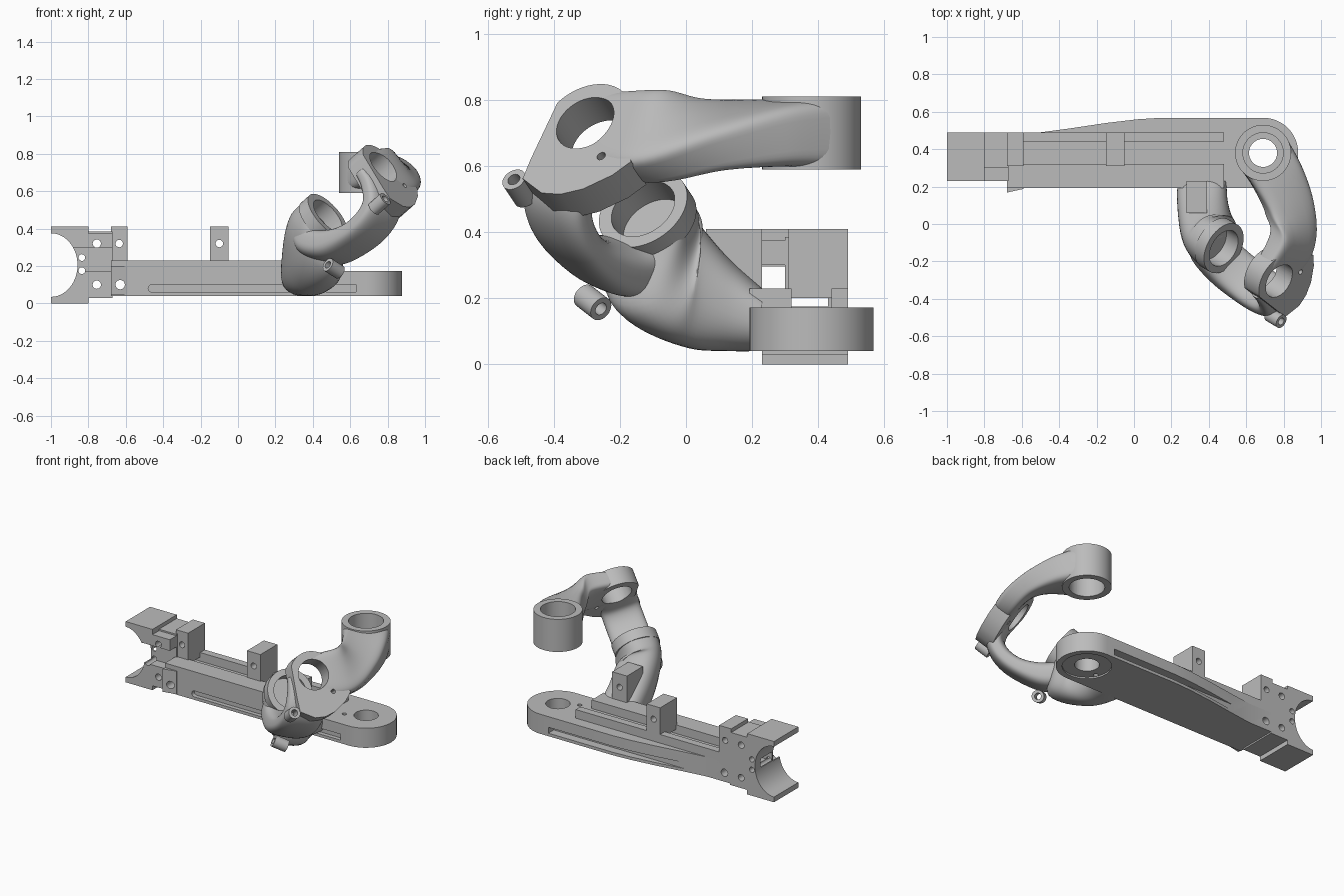
import bpy, bmesh, math
from mathutils import Vector as V

default = bpy.data.objects.get("Cube")
if default:
    bpy.data.objects.remove(default, do_unlink=True)

grey = bpy.data.materials.new("machined_grey")
grey.use_nodes = True
grey.diffuse_color = (0.5, 0.5, 0.5, 1)
grey.node_tree.nodes["Principled BSDF"].inputs["Base Color"].default_value = (0.5, 0.5, 0.5, 1)
parts = []


def finish(name, bm, keep=True):
    bmesh.ops.recalc_face_normals(bm, faces=bm.faces[:])
    me = bpy.data.meshes.new(name)
    bm.to_mesh(me)
    bm.free()
    ob = bpy.data.objects.new(name, me)
    bpy.context.scene.collection.objects.link(ob)
    me.materials.append(grey)
    if keep:
        parts.append(ob)
    else:
        ob.hide_render = True
    return ob


def bridge(name, rings, keep=True):
    """Skin a list of equal-length point rings and cap both ends."""
    bm = bmesh.new()
    rows = [[bm.verts.new(p) for p in ring] for ring in rings]
    n = len(rows[0])
    for a, b in zip(rows, rows[1:]):
        for i in range(n):
            j = (i + 1) % n
            bm.faces.new((a[i], a[j], b[j], b[i]))
    bm.faces.new(rows[0])
    bm.faces.new(rows[-1])
    return finish(name, bm, keep)


def box(name, x, y, z, keep=True):
    return bridge(name, [[(a, b, h) for a, b in
                          ((x[0], y[0]), (x[1], y[0]), (x[1], y[1]), (x[0], y[1]))] for h in z], keep)


def cyl(name, centre, axis, r, lo, hi, keep=True, seg=48):
    axis = V(axis).normalized()
    u = axis.orthogonal().normalized()
    w = axis.cross(u)
    ring = [u * math.cos(2 * math.pi * i / seg) + w * math.sin(2 * math.pi * i / seg) for i in range(seg)]
    return bridge(name, [[V(centre) + axis * t + p * r for p in ring] for t in (lo, hi)], keep)


def mix(p, t):
    """Catmull-Rom blend of four control values."""
    a, b, c, d = p
    return 0.5 * (2 * b + (c - a) * t + (2 * a - 5 * b + 4 * c - d) * t ** 2 + (3 * b - a - 3 * c + d) * t ** 3)


def loft(name, sections, power=3.0, steps=8, seg=48):
    """Smooth sweep through sections (centre, u, v, half u, half v)."""
    rows = [[V(s[0]), V(s[1]).normalized(), V(s[2]).normalized(), V((s[3], s[4], 0))] for s in sections]
    last = len(rows) - 1
    rings = []
    for k in range(last * steps + 1):
        i = min(k // steps, last - 1)
        t = k / steps - i
        quad = [rows[max(0, min(last, i + o))] for o in (-1, 0, 1, 2)]
        c, u, v, h = [mix([q[m] for q in quad], t) for m in range(4)]
        u, v = u.normalized(), v.normalized()
        ring = []
        for s in range(seg):
            co, si = math.cos(2 * math.pi * s / seg), math.sin(2 * math.pi * s / seg)
            ring.append(c + u * h.x * math.copysign(abs(co) ** (2 / power), co)
                        + v * h.y * math.copysign(abs(si) ** (2 / power), si))
        rings.append(ring)
    return bridge(name, rings)


def cut(targets, cutters):
    for ob in targets:
        for c in cutters:
            m = ob.modifiers.new("cut", "BOOLEAN")
            m.operation, m.solver, m.object = "DIFFERENCE", "EXACT", c
        dg = bpy.context.evaluated_depsgraph_get()
        me = bpy.data.meshes.new_from_object(ob.evaluated_get(dg))
        ob.modifiers.clear()
        ob.data = me
    for c in cutters:
        bpy.data.objects.remove(c, do_unlink=True)


X, Y, Z = V((1, 0, 0)), V((0, 1, 0)), V((0, 0, 1))

# Base plate with rounded pivot end and a flange bulging to the back
end = [(0.69 + 0.188 * math.cos(a), 0.38 + 0.188 * math.sin(a))
       for a in [math.pi * (i / 24 - 0.5) for i in range(25)]]
outline = [(-0.68, 0.192)] + end + [(0.15, 0.568), (0.02, 0.56), (-0.15, 0.54), (-0.35, 0.51), (-0.5, 0.49), (-0.68, 0.49)]
base = bridge("base_plate", [[(x, y, z) for x, y in outline] for z in (0.04, 0.172)])
lip = bridge("front_lip", [[(x, y, z) for x, y in ((-0.68, 0.168), (-0.59, 0.188), (-0.59, 0.22), (-0.68, 0.22))]
                           for z in (0.045, 0.2)])
pivot = (0.69, 0.38, 0)
cutters = [cyl("cutter", pivot, Z, 0.075, -0.1, 0.3, False),
           cyl("cutter", pivot, Z, 0.15, -0.1, 0.05, False),
           cyl("cutter", (0.57, 0.32, 0), Z, 0.014, -0.1, 0.3, False, 16),
           cyl("cutter", (-0.63, 0.1, 0.1), Y, 0.025, 0, 0.5, False, 24)]
for y in ((0.1, 0.22), (0.51, 0.7)):
    cutters.append(box("cutter", (-0.46, 0.63), y, (0.06, 0.1), False))
    cutters.append(cyl("cutter", (-0.46, 0, 0.08), Y, 0.02, y[0], y[1], False, 24))
cut([base, lip], cutters)

# Rails along the beam, leaving an open channel between them
box("front_rail", (-0.68, 0.48), (0.192, 0.32), (0.15, 0.23))
box("back_rail", (-0.68, 0.48), (0.44, 0.49), (0.15, 0.23))

# Drilled tabs standing on the beam
for name, x, y in (("end_tab", (-0.68, -0.59), (0.31, 0.49)), ("middle_tab", (-0.15, -0.05), (0.31, 0.49)),
                   ("arm_tab", (0.28, 0.39), (0.06, 0.23))):
    tab = box(name, x, y, (0.2, 0.41))
    cut([tab], [cyl("cutter", (sum(x) / 2, 0, 0.32), Y, 0.02, 0.12, 0.7, False, 24)])

# End clamp with a half-round seat
arc = [(-1 + 0.142 * math.cos(a), 0.205 + 0.17 * math.sin(a))
       for a in [math.pi * (0.5 - i / 28) for i in range(29)]]
profile = [(-1, 0), (-0.8, 0), (-0.8, 0.41), (-1, 0.41)] + arc
clamp = bridge("clamp_seat", [[(x, y, z) for x, z in profile] for y in (0.23, 0.49)])
plate = box("clamp_plate", (-0.81, -0.67), (0.3, 0.49), (0.03, 0.385))
foot = box("clamp_foot", (-0.81, -0.67), (0.23, 0.31), (0.03, 0.17))
shelf = box("clamp_shelf", (-0.81, -0.67), (0.23, 0.31), (0.3, 0.375))
cutters = [box("cutter", (-0.9, -0.5), (0.31, 0.43), (0.175, 0.235), False),
           box("cutter", (-0.88, -0.78), (0.1, 0.3), (0.17, 0.3), False)]
for x, z, r in ((-0.835, 0.175, 0.018), (-0.835, 0.245, 0.018), (-0.755, 0.1, 0.022), (-0.755, 0.32, 0.022)):
    cutters.append(cyl("cutter", (x, 0, z), Y, r, 0, 0.7, False, 24))
cut([clamp, plate, foot, shelf], cutters)

# Shared tilted axis of the two ring joints
C = V((0.48, -0.13, 0.47))
N = V((0.68, -0.4, 0.6)).normalized()
D = V((0.4, -0.65, -0.65))
D = (D - N * D.dot(N)).normalized()
W = N.cross(D)
side = V((0.4, 0.68, 0)).normalized()
up = N.cross(side).normalized()
up = up if up.z > 0 else -up

# Lower arm swelling out of the beam and turning up to the collar
lower = loft("lower_arm", [((0.365, 0.23, 0.135), X, Z, 0.13, 0.095),
                           ((0.365, 0.13, 0.18), X, Z, 0.135, 0.14),
                           ((0.385, 0.01, 0.245), X + side * 0.3, Z + up * 0.4, 0.14, 0.195),
                           (C - N * 0.14 - up * 0.075, side, up, 0.138, 0.21),
                           (C - N * 0.05, side, up, 0.136, 0.138)], 2.4)
collar = cyl("lower_collar", C, N, 0.146, -0.07, 0)

# C-shaped bridge from the lower collar round to the upper ring
path = [(-0.16, 0.0), (-0.14, 0.09), (-0.05, 0.19), (0.1, 0.25), (0.23, 0.255), (0.325, 0.21), (0.36, 0.11), (0.36, 0.03)]
half = [0.1, 0.12, 0.125, 0.125, 0.125, 0.125, 0.13, 0.14]
thick = [0.06, 0.08, 0.08, 0.06, 0.055, 0.055, 0.05, 0.045]
rows = []
for i, (t, r) in enumerate(path):
    a, b = path[max(i - 1, 0)], path[min(i + 1, len(path) - 1)]
    tangent = N * (b[0] - a[0]) + D * (b[1] - a[1])
    rows.append((C + N * t + D * r, W, tangent.cross(W), half[i], thick[i]))
link = loft("joint_bridge", rows, 3.0)

# Upper ring: flat plate, round at the top and spreading towards the bridge and arm
corners = [(0.06, 0.25), (0.125, 0.225), (0.205, 0.165), (0.25, 0.105), (0.27, 0.04), (0.25, -0.06), (0.18, -0.085)]
rim = [(0.148 * math.cos(a), 0.148 * math.sin(a)) for a in [math.radians(260 - 170 * i / 24) for i in range(25)]]
ring = bridge("upper_ring", [[C + N * t + D * d + W * w for d, w in corners + rim] for t in (0.315, 0.43)])

# Twisting arm that runs tangent into the pivot boss
arm = loft("upper_arm", [(C + N * 0.37, (0.54, -0.2, -0.77), N, 0.13, 0.057),
                         ((0.842, -0.1, 0.69), (0.54, -0.24, -0.77), N, 0.145, 0.07),
                         ((0.832, 0.08, 0.695), (0.85, 0.15, -0.4), (0.35, -0.15, 0.9), 0.133, 0.075),
                         ((0.768, 0.25, 0.7), (0.9, 0.4, -0.1), (0.08, 0, 1), 0.14, 0.095),
                         ((0.69, 0.38, 0.7), (0.87, 0.5, 0), Z, 0.149, 0.109)], 5)
boss = cyl("pivot_boss", pivot, Z, 0.15, 0.59, 0.81)

# Bores through the joints
cut([lower, collar, link], [cyl("cutter", C, N, 0.105, -0.09, 0.1, False)])
cut([ring, arm, link], [cyl("cutter", C, N, 0.097, 0.24, 0.6, False)])
cut([arm, boss], [cyl("cutter", pivot, Z, 0.108, 0.5, 0.95, False)])
cut([arm, ring], [cyl("cutter", (0.88, -0.25, 0.62), N, 0.014, -0.3, 0.2, False, 16)])

# Small cable eyelets beside the joints
for name, p, axis in (("upper_eyelet", (0.76, -0.505, 0.535), N),
                      ("lower_eyelet", (0.515, -0.28, 0.185), V((0.55, 0.45, -0.35)))):
    eye = cyl(name, p, axis, 0.038, -0.05, 0.04, True, 32)
    cut([eye], [cyl("cutter", p, axis, 0.02, -0.1, 0.1, False, 24)])

bpy.ops.object.select_all(action="DESELECT")
for ob in parts:
    ob.select_set(True)
bpy.context.view_layer.objects.active = parts[0]
bpy.ops.object.shade_smooth_by_angle(angle=math.radians(30))
